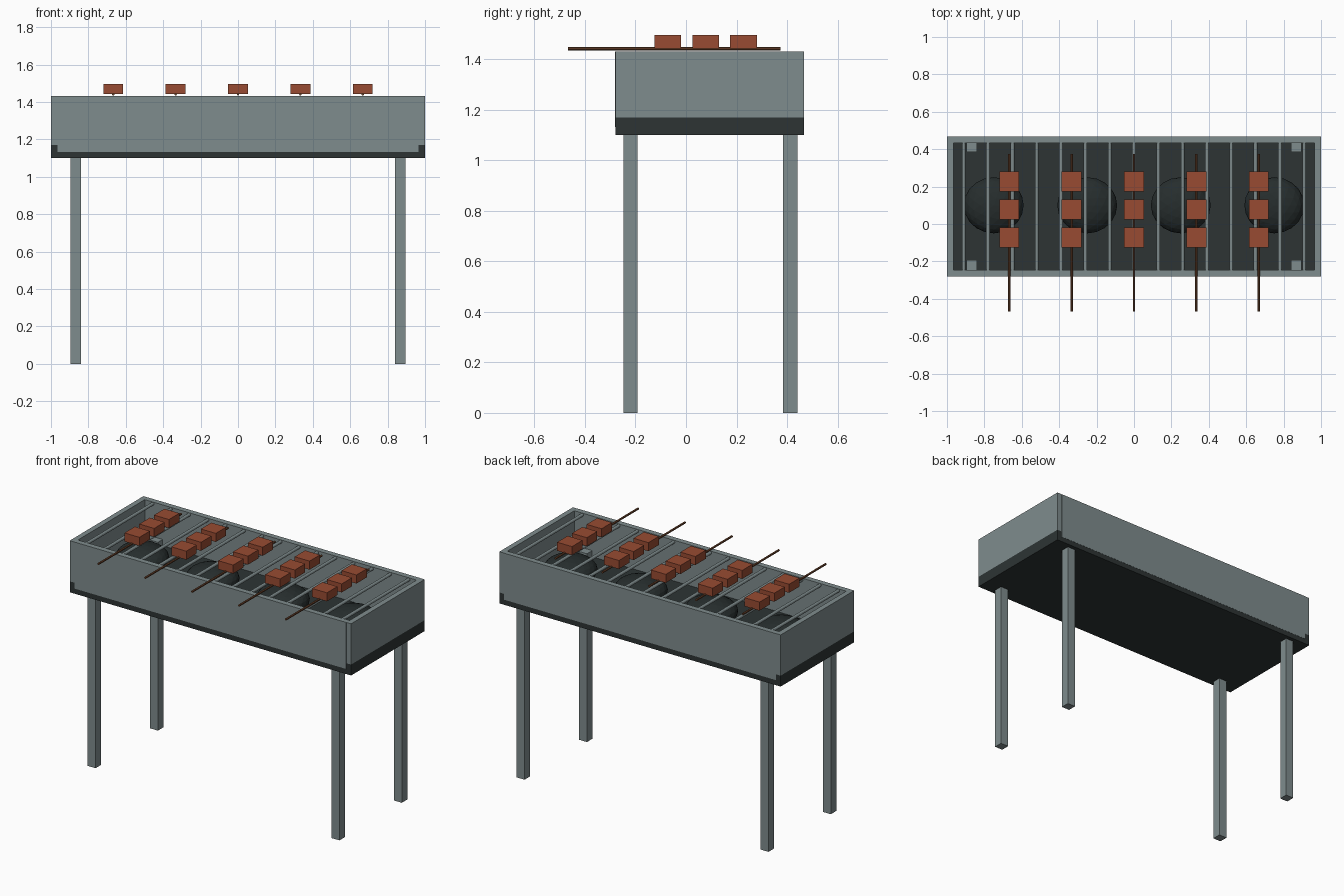
import bpy
import math

if "Cube" in bpy.data.objects:
    bpy.data.objects.remove(bpy.data.objects["Cube"])


def material(name, rgb):
    def linear(c):
        c /= 255
        return c / 12.92 if c <= 0.04045 else ((c + 0.055) / 1.055) ** 2.4
    m = bpy.data.materials.new(name)
    m.diffuse_color = (*[linear(c) for c in rgb], 1)
    m.use_nodes = True
    m.node_tree.nodes["Principled BSDF"].inputs["Base Color"].default_value = m.diffuse_color
    return m


STEEL = material("grey steel", (127, 140, 141))
DARK = material("dark iron", (45, 52, 52))
COAL = material("charcoal", (38, 45, 45))
WOOD = material("brown wood", (112, 70, 45))
MEAT = material("grilled meat", (152, 75, 50))


def finish(name, mat):
    ob = bpy.context.object
    ob.name = name
    ob.data.materials.append(mat)
    return ob


def box(name, x, y, z, mat):
    """Box from (low, high) pairs on each axis."""
    bpy.ops.mesh.primitive_cube_add(size=1, location=[(a + b) / 2 for a, b in (x, y, z)])
    bpy.context.object.scale = [b - a for a, b in (x, y, z)]
    bpy.ops.object.transform_apply(location=False, rotation=False, scale=True)
    return finish(name, mat)


def rod(name, x, y, z, radius, mat):
    """Round rod running front to back."""
    bpy.ops.mesh.primitive_cylinder_add(
        vertices=12, radius=radius, depth=y[1] - y[0],
        location=(x, (y[0] + y[1]) / 2, z), rotation=(math.pi / 2, 0, 0))
    finish(name, mat)
    bpy.ops.object.shade_smooth_by_angle()


FRONT, BACK, WALL, TOP = -0.28, 0.467, 0.034, 1.432

# Tray floor and walls
box("tray_floor", (-1, 1), (FRONT, BACK), (1.10, 1.17), DARK)
box("front_wall", (-0.966, 0.966), (FRONT - 0.001, FRONT + WALL), (1.133, TOP), STEEL)
box("back_wall", (-0.966, 0.966), (BACK - WALL, BACK + 0.001), (1.133, TOP), STEEL)
for side, x in (("left", (-1, -0.966)), ("right", (0.966, 1))):
    box(side + "_wall", x, (FRONT, BACK), (1.17, TOP), STEEL)

# Legs, with their ends poking through the tray floor
for cx in (-0.867, 0.867):
    for cy in (-0.22, 0.413):
        box("leg", (cx - 0.028, cx + 0.028), (cy - 0.028, cy + 0.028), (0, 1.21), STEEL)

# Grate bars
for i in range(15):
    rod("grate_bar", (i - 7) * 0.13, (FRONT + 0.02, BACK - 0.02), 1.42, 0.01, STEEL)

# Coal heaps
for i in range(4):
    bpy.ops.mesh.primitive_ico_sphere_add(
        subdivisions=3, radius=1, location=(-0.75 + i * 0.5, 0.1, 1.25))
    bpy.context.object.scale = (0.16, 0.15, 0.08)
    bpy.ops.object.transform_apply(location=False, rotation=False, scale=True)
    finish("coal", COAL)

# Skewers, each with three chunks of meat
for i in range(5):
    cx = (i - 2) / 3
    rod("skewer", cx, (-0.467, 0.375), 1.442, 0.0065, WOOD)
    for cy in (-0.072, 0.078, 0.228):
        box("meat_chunk", (cx - 0.053, cx + 0.053), (cy - 0.053, cy + 0.053),
            (1.442, 1.497), MEAT)
